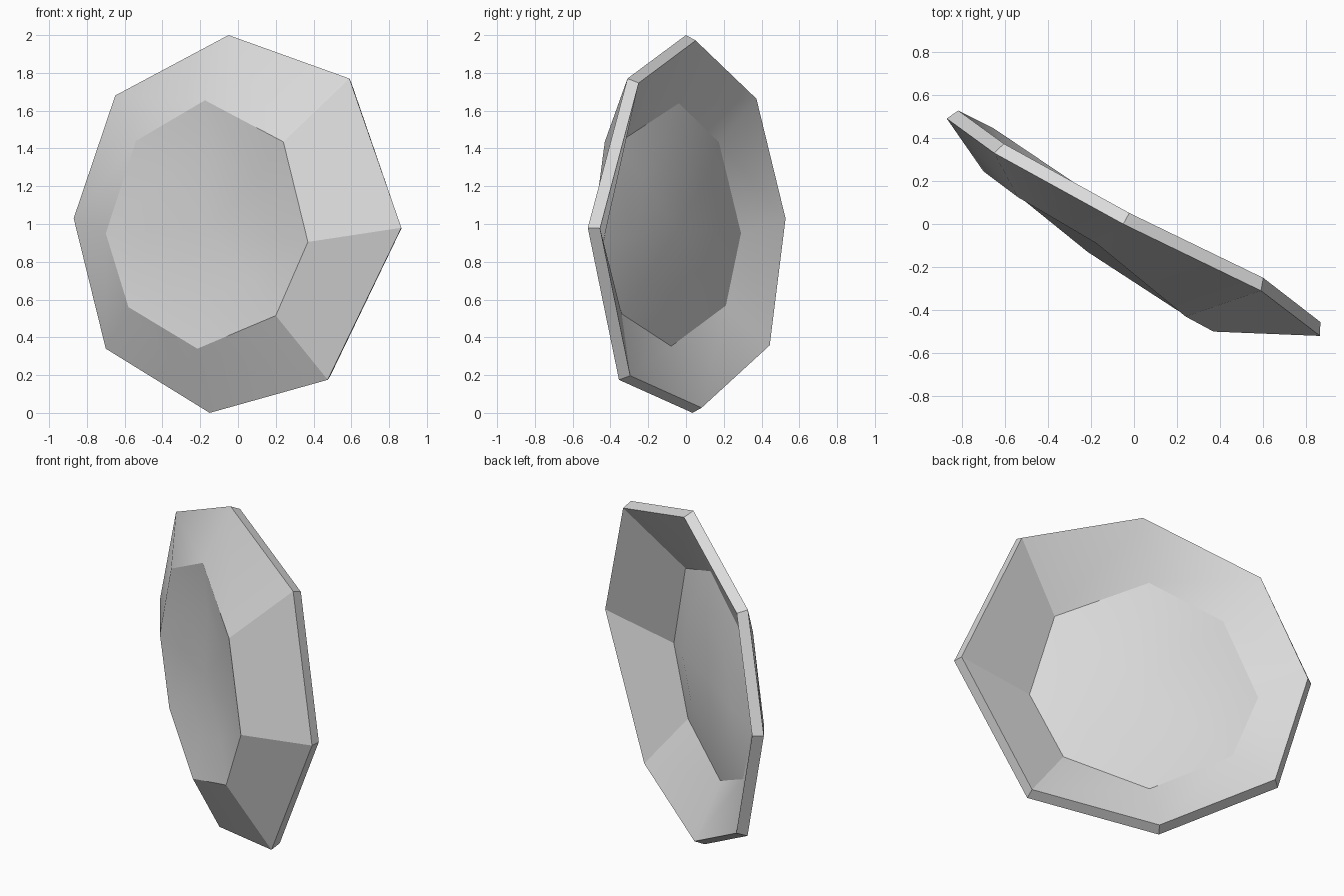
import bpy
import bmesh
import math
from mathutils import Vector

# Remove the default cube
cube = bpy.data.objects.get("Cube")
if cube:
    bpy.data.objects.remove(cube, do_unlink=True)

# Plain grey material
grey = bpy.data.materials.new("pale grey")
grey.use_nodes = True
colour = (.7, .7, .7, 1)
grey.diffuse_color = colour
shader = next(n for n in grey.node_tree.nodes if n.type == "BSDF_PRINCIPLED")
shader.inputs["Base Color"].default_value = colour

# Outer rim corners, clockwise from the top
rim = [
    (-.05, 0, 2), (.59, -.31, 1.77), (.865, -.52, .98), (.475, -.355, .175),
    (-.15, .035, 0), (-.7, .405, .34), (-.87, .49, 1.03), (-.65, .33, 1.68),
]

# Raised ridge corners, in the same order
ridge = [Vector(p) for p in (
    (-.175, -.09, 1.655), (.24, -.43, 1.435), (.37, -.5, .905), (.2, -.4, .515),
    (-.215, -.13, .34), (-.58, .165, .56), (-.7, .245, .95), (-.54, .125, 1.44),
)]

# Shallow floor: the ridge shrunk toward its middle and pushed inward
centre = sum(ridge, Vector()) / len(ridge)
inward = Vector((.7, 1, 0)).normalized()
sink = inward * .035
floor = [centre.lerp(p, .6) + sink for p in ridge]

# Skin the loops into a shallow faceted shell
bm = bmesh.new()
loops = [[bm.verts.new(p) for p in loop] for loop in (rim, ridge, floor)]
count = len(rim)
for outer, inner in zip(loops, loops[1:]):
    for i in range(count):
        j = (i + 1) % count
        bm.faces.new((outer[i], inner[i], inner[j], outer[j]))
middle = bm.verts.new(centre + sink)
for i in range(count):
    bm.faces.new((loops[-1][i], middle, loops[-1][(i + 1) % count]))

# Turn the outside of the shell toward the front
bm.normal_update()
if sum(f.normal.dot(inward) * f.calc_area() for f in bm.faces) > 0:
    bmesh.ops.reverse_faces(bm, faces=bm.faces[:])
bm.normal_update()

mesh = bpy.data.meshes.new("shell_plate")
bm.to_mesh(mesh)
bm.free()
mesh.materials.append(grey)
plate = bpy.data.objects.new("shell_plate", mesh)
bpy.context.collection.objects.link(plate)

# Give the shell its thickness toward the back
solid = plate.modifiers.new("thickness", "SOLIDIFY")
solid.thickness = .065
solid.offset = -1

# Apply thickness, then smooth the gentle folds and keep firm edges
bpy.ops.object.select_all(action="DESELECT")
plate.select_set(True)
bpy.context.view_layer.objects.active = plate
bpy.ops.object.modifier_apply(modifier=solid.name)
bpy.ops.object.shade_smooth_by_angle(angle=math.radians(22))
